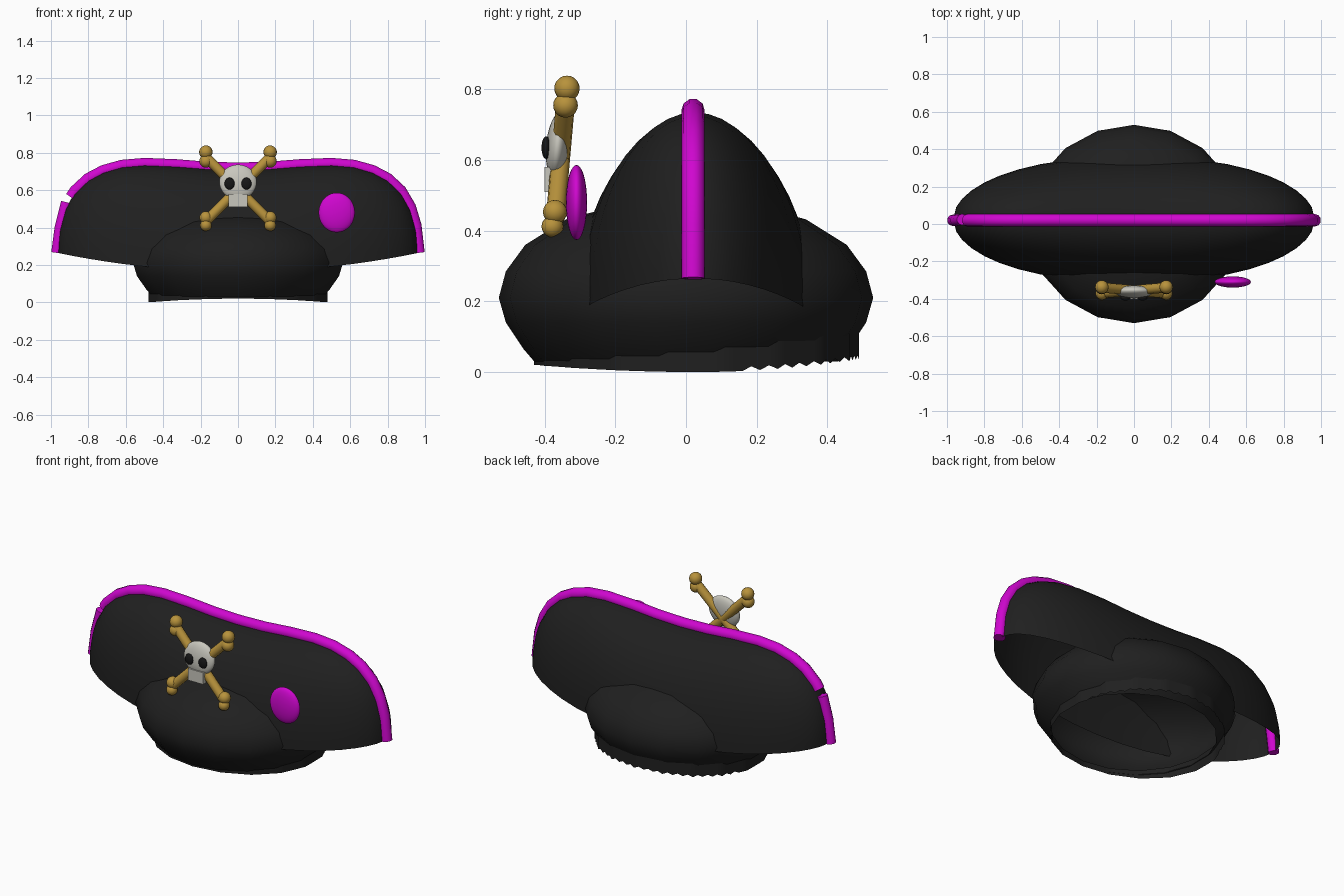
import bpy, bmesh, math
from mathutils import Vector, Matrix

if "Cube" in bpy.data.objects:
    bpy.data.objects.remove(bpy.data.objects["Cube"])


def material(name, rgb):
    m = bpy.data.materials.new(name)
    m.diffuse_color = (*rgb, 1)
    m.use_nodes = True
    m.node_tree.nodes["Principled BSDF"].inputs["Base Color"].default_value = m.diffuse_color
    return m


BLACK = material("black felt", (0.014, 0.014, 0.014))
PINK = material("magenta trim", (0.63, 0.002, 0.63))
GOLD = material("gold bone", (0.48, 0.29, 0.045))
BONE = material("pale bone", (0.58, 0.57, 0.51))
DARK = material("eye black", (0.008, 0.008, 0.008))


def finish(name, bm, mat, angle=40):
    bmesh.ops.recalc_face_normals(bm, faces=bm.faces)
    me = bpy.data.meshes.new(name)
    bm.to_mesh(me)
    bm.free()
    ob = bpy.data.objects.new(name, me)
    bpy.context.collection.objects.link(ob)
    me.materials.append(mat)
    bpy.ops.object.select_all(action='DESELECT')
    ob.select_set(True)
    bpy.context.view_layer.objects.active = ob
    bpy.ops.object.shade_smooth_by_angle(angle=math.radians(angle))
    return ob


def skin(rows, closed=False):
    """Join rows of points into a quad surface."""
    bm = bmesh.new()
    grid = [[bm.verts.new(p) for p in row] for row in rows]
    n = len(rows[0])
    for a, b in zip(grid, grid[1:]):
        for i in range(n if closed else n - 1):
            j = (i + 1) % n
            bm.faces.new((a[i], a[j], b[j], b[i]))
    bmesh.ops.remove_doubles(bm, verts=bm.verts, dist=1e-5)
    return bm


def ellipsoid(name, loc, size, mat, seg=24, rings=14, tilt=0):
    bm = bmesh.new()
    bmesh.ops.create_uvsphere(bm, u_segments=seg, v_segments=rings, radius=1)
    bm.transform(Matrix.Translation(loc) @ Matrix.Rotation(tilt, 4, 'X')
                 @ Matrix.Diagonal((*size, 1)))
    return finish(name, bm, mat)


def tube(name, pts, radius, mat):
    cu = bpy.data.curves.new(name, 'CURVE')
    cu.dimensions = '3D'
    cu.bevel_depth = radius
    cu.bevel_resolution = 3
    cu.use_fill_caps = True
    sp = cu.splines.new('POLY')
    sp.points.add(len(pts) - 1)
    for p, co in zip(sp.points, pts):
        p.co = (*co, 1)
    tmp = bpy.data.objects.new(name, cu)
    bpy.context.collection.objects.link(tmp)
    me = bpy.data.meshes.new_from_object(
        tmp.evaluated_get(bpy.context.evaluated_depsgraph_get()))
    bm = bmesh.new()
    bm.from_mesh(me)
    bpy.data.objects.remove(tmp)
    bpy.data.meshes.remove(me)
    return finish(name, bm, mat)


# Folded brim: lens-shaped open shell under a ridge line
half = [(0, .710), (.17, .715), (.33, .728), (.5, .735), (.62, .725), (.72, .697),
        (.8, .655), (.87, .59), (.92, .505), (.95, .405), (.967, .265)]
ridge = [(-x, z) for x, z in half[:0:-1]] + half
rows = []
for x, zt in ridge:
    k = abs(x) / .967
    w = .337 * math.sqrt(max(0, 1 - k ** 2.2))
    zb = min(.165 + .1 * k * k, zt)
    rows.append([(x, .025 + w * math.cos(t), zb + (zt - zb) * math.sin(t))
                 for t in [math.pi * i / 24 for i in range(25)]])
finish("folded_brim", skin(rows), BLACK, 60)

# Crown: squashed dome, open below
profile = [(.43, .03), (.46, .065), (.51, .14), (.53, .21), (.51, .285),
           (.455, .36), (.34, .432), (.2, .47), (0, .485)]
N = 18
rows = [[(1.075 * r * math.sin(2 * math.pi * i / N), -r * math.cos(2 * math.pi * i / N), z)
         for i in range(N)] for r, z in profile]
finish("crown", skin(rows, True), BLACK, 35)

# Head band: open ring with a lower edge that is frayed at the back
M = 108
STEP = 2 * math.pi / N
top, low = [], []
for i in range(M):
    a = 2 * math.pi * i / M
    r = math.cos(STEP / 2) / math.cos(a % STEP - STEP / 2)
    x, y, c = .487 * r * math.sin(a), .03 - .46 * r * math.cos(a), math.cos(a)
    z = (.02 if c > 0 else .035) * c * c
    if y > .17 and i % 2:
        z += .012
    top.append((x, y, .085 - .03 * c))
    low.append((x, y, z))
finish("head_band", skin([low, top], True), BLACK)

# Magenta trim along the ridge, with a separate lower piece on the left
path = [(x, .02, z + .006 * (z > .3)) for x, z in ridge if x > -.88]
tube("ridge_trim", [(-.893, .02, .562)] + path, .033, PINK)
tube("left_trim_end", [(-.97, .02, .265), (-.952, .02, .4), (-.918, .024, .535)], .03, PINK)

# Button on the front
ellipsoid("button", (.528, -.31, .48), (.097, .03, .106), PINK, 32, 20)

# Crossed bones: two shafts and four pairs of knuckles
for s, side in ((-1, "left"), (1, "right")):
    tube("bone_shaft_" + side, [(s * .17, -.34, .775), (-s * .17, -.37, .435)], .027, GOLD)
    for label, y, z, r in (("upper_tip", -.337, .803, .036), ("upper_base", -.341, .755, .035),
                           ("lower_base", -.371, .453, .034), ("lower_tip", -.378, .412, .031)):
        ellipsoid(f"knuckle_{label}_{side}", (s * .172, y, z), (r, r, r), GOLD, 16, 10)

# Skull with jaw and eye sockets
ellipsoid("skull", (0, -.363, .643), (.1, .033, .094), BONE, 32, 18, math.radians(-6))
bm = bmesh.new()
bmesh.ops.create_cube(bm, size=1)
bm.transform(Matrix.Translation((0, -.387, .545)) @ Matrix.Diagonal((.1, .026, .07, 1)))
finish("jaw", bm, BONE, 30)
for s, side in ((-1, "left"), (1, "right")):
    ellipsoid("eye_" + side, (s * .045, -.396, .635), (.027, .013, .032), DARK, 20, 12)
